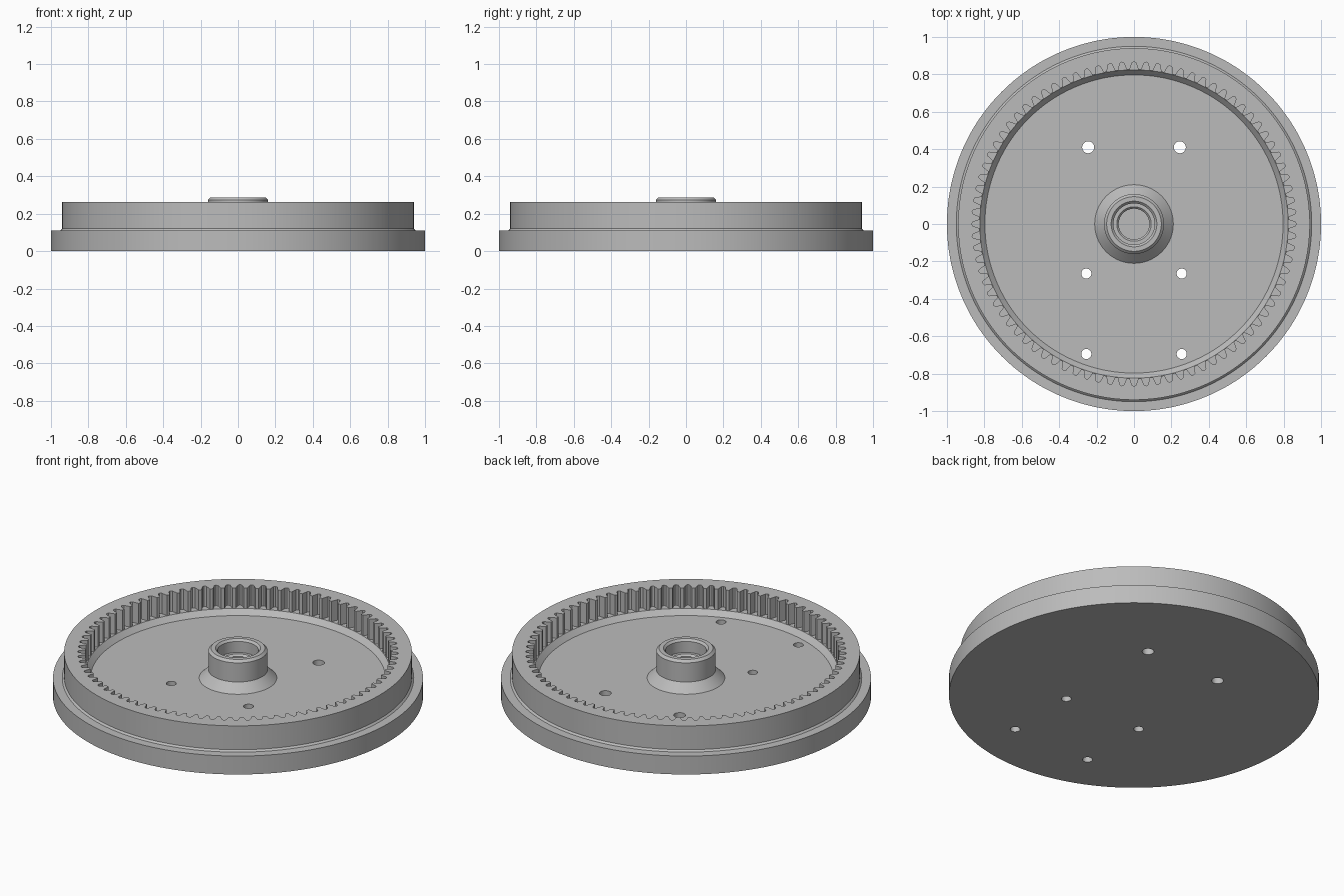
import bpy, bmesh, math

if "Cube" in bpy.data.objects:
    bpy.data.objects.remove(bpy.data.objects["Cube"], do_unlink=True)

# Single grey material
grey = bpy.data.materials.new("plain grey")
grey.use_nodes = True
colour = (0.5, 0.5, 0.5, 1)
grey.diffuse_color = colour
grey.node_tree.nodes["Principled BSDF"].inputs["Base Color"].default_value = colour

TEETH = 84
TIP, ROOT = 0.826, 0.868
# One tooth space: (fraction of pitch, radius)
tooth_space = [(-0.5, TIP), (-0.36, TIP), (-0.25, 0.847), (-0.17, 0.862),
               (0, ROOT), (0.17, 0.862), (0.25, 0.847), (0.36, TIP)]
spokes = [((k + f) * math.tau / TEETH, r) for k in range(TEETH) for f, r in tooth_space]

# Cross-section from the underside, over the rim and floor, to the bore; None follows the teeth
profile = [(1.0, 0), (1.0, 0.11), (0.95, 0.11), (0.94, 0.12), (0.94, 0.262),
           (None, 0.262), (None, 0.14), (0.824, 0.14), (0.797, 0.11),
           (0.21, 0.11), (0.16, 0.16), (0.16, 0.274), (0.146, 0.288),
           (0.122, 0.288), (0.11, 0.276), (0.11, 0.21),
           (0.092, 0.21), (0.082, 0.2), (0.082, 0.11)]


def new_object(name, bm):
    bmesh.ops.recalc_face_normals(bm, faces=bm.faces)
    mesh = bpy.data.meshes.new(name)
    bm.to_mesh(mesh)
    bm.free()
    obj = bpy.data.objects.new(name, mesh)
    bpy.context.collection.objects.link(obj)
    mesh.materials.append(grey)
    return obj


# Flanged wheel with internal gear ring and hub, turned as one solid
bm = bmesh.new()
rings = []
for radius, z in profile:
    ring = []
    for angle, tooth_radius in spokes:
        r = tooth_radius if radius is None else radius
        ring.append(bm.verts.new((r * math.cos(angle), r * math.sin(angle), z)))
    rings.append(ring)
count = len(spokes)
for a, b in zip(rings, rings[1:]):
    for i in range(count):
        j = (i + 1) % count
        bm.faces.new((a[i], a[j], b[j], b[i]))
bm.faces.new(rings[0])
bm.faces.new(rings[-1])
wheel = new_object("ring_gear_wheel", bm)

# Six bolt holes through the floor
bm = bmesh.new()
for x, y, radius in [(0.245, 0.41, 0.032), (0.255, -0.265, 0.027), (0.255, -0.695, 0.027)]:
    for side in (-1, 1):
        made = bmesh.ops.create_cone(bm, cap_ends=True, segments=32,
                                     radius1=radius, radius2=radius, depth=0.4)
        bmesh.ops.translate(bm, verts=made["verts"], vec=(side * x, y, 0.05))
cutter = new_object("bolt_hole_cutter", bm)
cutter.hide_render = True

cut = wheel.modifiers.new("bolt holes", "BOOLEAN")
cut.operation = "DIFFERENCE"
cut.solver = "EXACT"
cut.object = cutter
bpy.ops.object.select_all(action="DESELECT")
wheel.select_set(True)
bpy.context.view_layer.objects.active = wheel
bpy.ops.object.modifier_apply(modifier=cut.name)
bpy.data.objects.remove(cutter, do_unlink=True)
bpy.ops.object.shade_smooth_by_angle(angle=math.radians(30))
